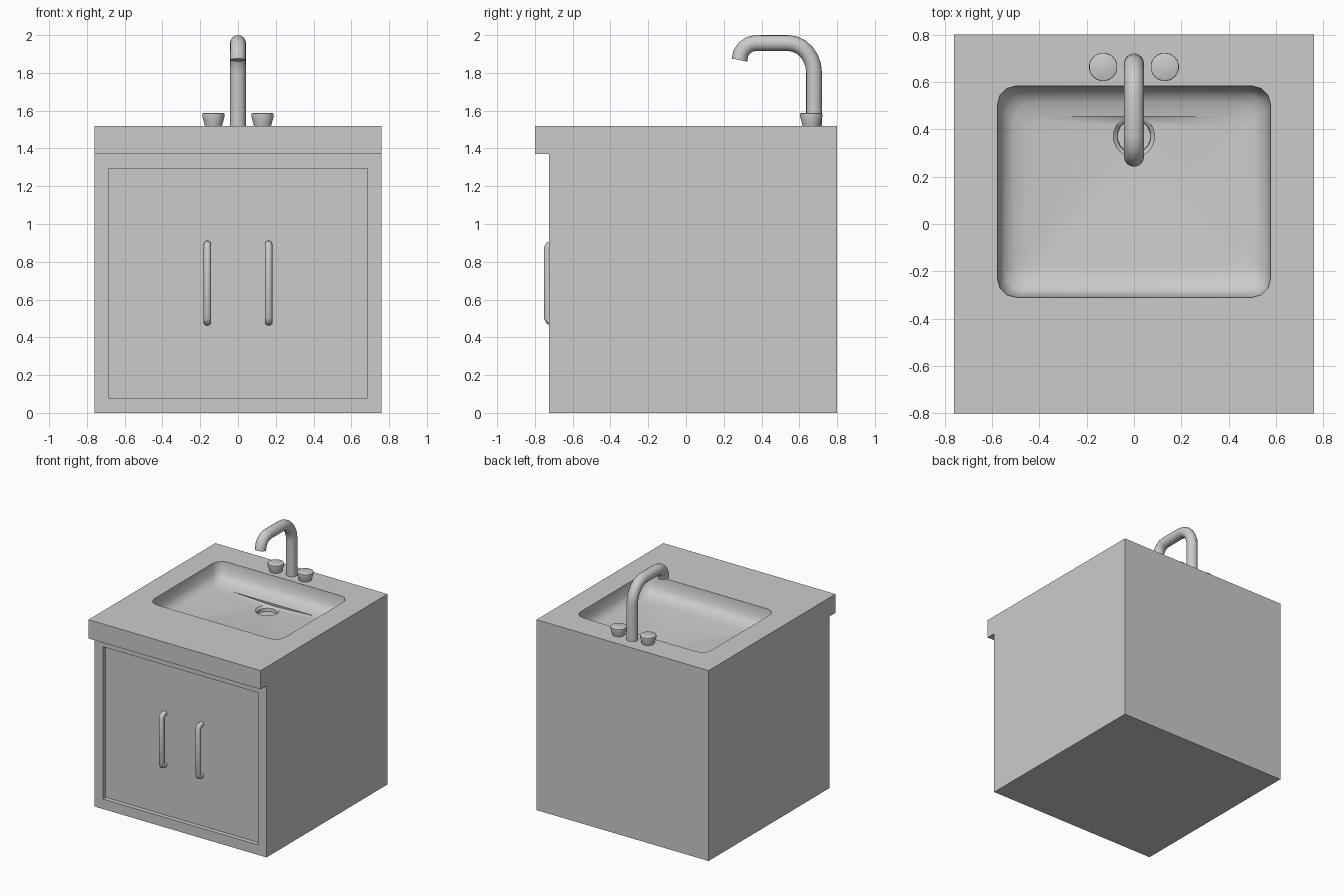
import bpy, bmesh
from math import sin, cos, pi, radians
from mathutils import Vector

if "Cube" in bpy.data.objects:
    bpy.data.objects.remove(bpy.data.objects["Cube"])


def loft(name, rings, smooth=True):
    """Closed solid through rings of equal point count, capped at both ends."""
    bm = bmesh.new()
    vs = [[bm.verts.new(p) for p in r] for r in rings]
    n = len(rings[0])
    for a, b in zip(vs, vs[1:]):
        for i in range(n):
            bm.faces.new((a[i], a[(i + 1) % n], b[(i + 1) % n], b[i]))
    bm.faces.new(vs[0])
    bm.faces.new(vs[-1])
    bmesh.ops.recalc_face_normals(bm, faces=bm.faces)
    me = bpy.data.meshes.new(name)
    bm.to_mesh(me)
    bm.free()
    ob = bpy.data.objects.new(name, me)
    bpy.context.collection.objects.link(ob)
    if smooth:
        shade(ob)
    return ob


def shade(ob, angle=40):
    bpy.ops.object.select_all(action='DESELECT')
    ob.select_set(True)
    bpy.context.view_layer.objects.active = ob
    bpy.ops.object.shade_smooth_by_angle(angle=radians(angle))


def circle(cx, cy, z, r, n=16):
    return [(cx + r * cos(2 * pi * (i + .5) / n), cy + r * sin(2 * pi * (i + .5) / n), z)
            for i in range(n)]


def tube(name, x, path, r, n=16):
    """Round tube along a (y, z) path in the plane of constant x."""
    pts = [Vector(p) for p in path]
    rings = []
    for i, p in enumerate(pts):
        a, b = pts[max(i - 1, 0)], pts[min(i + 1, len(pts) - 1)]
        d0 = (p - a).normalized() if i else (b - p).normalized()
        d1 = (b - p).normalized() if i < len(pts) - 1 else d0
        t = (d0 + d1).normalized()
        rings.append([(x + r * cos(2 * pi * k / n), p.x - t.y * r * sin(2 * pi * k / n),
                       p.y + t.x * r * sin(2 * pi * k / n)) for k in range(n)])
    return loft(name, rings)


def arc(cy, cz, ry, rz, a0, a1, n):
    return [(cy + ry * cos(radians(a0 + (a1 - a0) * i / n)),
             cz + rz * sin(radians(a0 + (a1 - a0) * i / n))) for i in range(n + 1)]


def basin_ring(inset, z, r=0.08):
    """Rounded rectangle of the basin, 4 points per corner."""
    x1, y0, y1 = 0.577 - inset, -0.31 + inset, 0.583 - inset
    out = []
    for c, (sx, y) in enumerate([(1, y1 - r), (-1, y1 - r), (-1, y0 + r), (1, y0 + r)]):
        for k in range(4):
            a = pi / 2 * (c + k / 3)
            out.append((sx * (x1 - r) + r * cos(a), y + r * sin(a), z))
    return out


def cut(ob, cutter):
    m = ob.modifiers.new("cut", 'BOOLEAN')
    m.operation, m.object, m.solver = 'DIFFERENCE', cutter, 'EXACT'
    bpy.context.view_layer.objects.active = ob
    bpy.ops.object.modifier_apply(modifier=m.name)
    bpy.data.objects.remove(cutter)


# cabinet with overhanging countertop
side = [(-.725, 0), (.8, 0), (.8, 1.52), (-.8, 1.52), (-.8, 1.37), (-.725, 1.37)]
cabinet = loft("cabinet", [[(x, y, z) for y, z in side] for x in (-.76, .76)], smooth=False)

# recessed door panel
door = [(-.685, .08), (.685, .08), (.685, 1.295), (-.685, 1.295)]
cut(cabinet, loft("door_recess", [[(x, y, z) for x, z in door] for y in (-.9, -.69)], False))

# basin with sunken drain
cut(cabinet, loft("basin_cutter", [
    basin_ring(0, 1.6), basin_ring(0, 1.515), basin_ring(.012, 1.44), basin_ring(.03, 1.405),
    basin_ring(.07, 1.38), basin_ring(.13, 1.37),
    circle(0, .37, 1.35, .088), circle(0, .37, 1.335, .072), circle(0, .37, 1.31, .07)], False))
shade(cabinet, 35)

# faucet
tube("faucet", 0, [(.678, 1.51)] + arc(.54, 1.8, .138, .158, 0, 90, 6)
     + arc(.37, 1.868, .087, .09, 90, 180, 4), .042)

for sx, label in ((-1, "left"), (1, "right")):
    # tap knobs, flared toward the top
    loft("knob_" + label, [circle(sx * .13, .663, z, r, 20) for z, r in
                           ((1.51, .044), (1.535, .05), (1.57, .06), (1.584, .059), (1.587, .053))])
    # door handles
    low = [(-.68, .482), (-.71, .482), (-.725, .488), (-.733, .505)]
    high = [(y, 1.374 - z) for y, z in reversed(low)]
    tube("door_handle_" + label, sx * .162, low + high, .02, 12)
